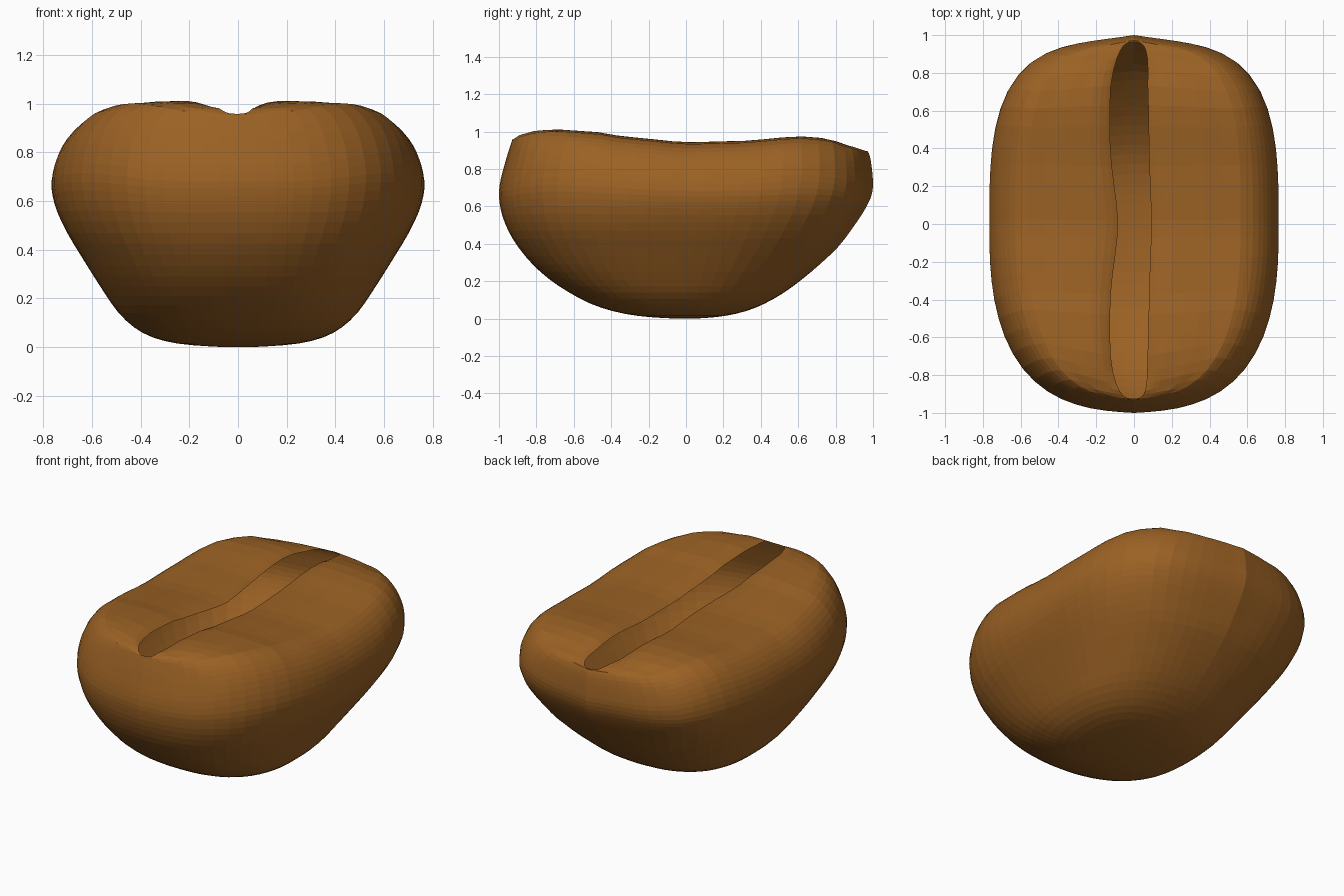
import bpy, bmesh, math

if "Cube" in bpy.data.objects:
    bpy.data.objects.remove(bpy.data.objects["Cube"])

SEG = 64


def interp(points, v):
    """Smooth interpolation through a short (position, value) profile."""
    if v <= points[0][0]:
        return points[0][1]
    for (a, fa), (b, fb) in zip(points, points[1:]):
        if v <= b:
            t = (v - a) / (b - a)
            t = 0.5 * t + 0.5 * t * t * (3 - 2 * t)
            return fa + (fb - fa) * t
    return points[-1][1]


# Height change of the saddle-shaped top from front to back
SADDLE = [(-1, -0.06), (-0.93, -0.043), (-0.88, -0.015), (-0.8, 0.005), (-0.7, 0.012),
          (-0.5, 0.0), (-0.3, -0.03), (0, -0.057), (0.3, -0.05), (0.6, -0.025),
          (0.75, -0.035), (0.87, -0.075), (0.97, -0.105), (1, -0.115)]


def smooth(t):
    t = max(0, min(1, t))
    return t * t * (3 - 2 * t)


def lift(y, z):
    return z + interp(SADDLE, y) * smooth((z - 0.45) / 0.52)


def outline(hx, front, back, n_front, n_back, taper=0.0):
    """Rounded-rectangle loop with separate front and back reach."""
    mid, hy = (back - front) / 2, (back + front) / 2
    pts = []
    for i in range(SEG):
        a = 2 * math.pi * i / SEG
        c, s = math.cos(a), math.sin(a)
        n = n_back if s > 0 else n_front
        r = (abs(c) ** n + abs(s) ** n) ** (-1 / n)
        u, v = r * c, r * s
        # the back end comes to a soft point
        pull = taper * (1 if s > 0 else -0.35) * 4 * abs(u) * (1 - abs(u)) * v ** 4
        pts.append((hx * u, mid + hy * v - pull))
    return pts


# Hull levels: height, half width, reach to the front, reach to the back
HULL = [(0.0, 0.04, 0.04, 0.03), (0.004, 0.13, 0.13, 0.11), (0.015, 0.25, 0.26, 0.21),
        (0.04, 0.35, 0.39, 0.32), (0.08, 0.425, 0.51, 0.42), (0.14, 0.49, 0.625, 0.525),
        (0.21, 0.54, 0.73, 0.62), (0.29, 0.592, 0.82, 0.715), (0.38, 0.648, 0.895, 0.81),
        (0.47, 0.702, 0.95, 0.88), (0.56, 0.742, 0.983, 0.935), (0.64, 0.762, 0.997, 0.97),
        (0.71, 0.766, 1.0, 0.99), (0.79, 0.752, 0.99, 1.0), (0.86, 0.726, 0.973, 0.998),
        (0.92, 0.685, 0.956, 0.993), (0.965, 0.63, 0.941, 0.986), (0.99, 0.565, 0.932, 0.978)]


def refine(rows):
    """Insert a Catmull-Rom midpoint between neighbouring levels."""
    out = [rows[0]]
    for i in range(len(rows) - 1):
        p, a, b = rows[max(i - 1, 0)], rows[i], rows[i + 1]
        q = rows[min(i + 2, len(rows) - 1)]
        out.append(tuple((9 * (f + g) - e - h) / 16 for e, f, g, h in zip(p, a, b, q)))
        out.append(b)
    return out


loops = []
for z, hx, front, back in refine(HULL):
    k = smooth(z / 0.7)
    loop = outline(hx, front, back, 2.4 + 0.22 * k, 2.4 + 0.75 * k, 0.03 * k)
    loops.append([(x, y, lift(y, z)) for x, y in loop])

# Wavy open slot along the top, with round ends
rim = outline(0.565, 0.932, 0.978, 2.62, 3.15, 0.03)
slot = []
for x, y in outline(1, 0.925, 0.965, 5, 5):
    y -= y * abs(y) ** 5 * 0.14 * (1 - math.sqrt(max(0, 1 - x * x)))
    pinch = math.exp(-(y / 0.27) ** 2)
    centre = (-0.026 + 0.029 * pinch) * smooth((1 - abs(y)) / 0.3)
    slot.append((centre + (0.104 - 0.016 * pinch) * x, y))

# Top surface lofted from the rim to the slot, rolling down at the lip
for u in (0.8, 0.6, 0.4, 0.24, 0.13, 0.05, 0.0):
    loop = []
    for (rx, ry), (sx, sy) in zip(rim, slot):
        x, y = sx + (rx - sx) * u, sy + (ry - sy) * u
        z = lift(y, 1.0 - 0.01 * smooth((u - 0.5) / 0.5))
        roll = 0.026 * (1 - smooth((abs(y) - 0.75) / 0.17))
        loop.append((x, y, z - roll * max(0, 1 - u / 0.25) ** 2))
    loops.append(loop)

bm = bmesh.new()
rings = [[bm.verts.new(p) for p in loop] for loop in loops]
for low, high in zip(rings, rings[1:]):
    for i in range(SEG):
        j = (i + 1) % SEG
        bm.faces.new((low[i], low[j], high[j], high[i]))
base = bm.verts.new((0, 0, 0))
for i in range(SEG):
    bm.faces.new((base, rings[0][(i + 1) % SEG], rings[0][i]))

mesh = bpy.data.meshes.new("bean_shell")
bm.to_mesh(mesh)
bm.free()
brown = bpy.data.materials.new("roasted_brown")
brown.diffuse_color = (0.33, 0.122, 0.018, 1)
brown.use_nodes = True
brown.node_tree.nodes["Principled BSDF"].inputs["Base Color"].default_value = brown.diffuse_color
mesh.materials.append(brown)
shell = bpy.data.objects.new("bean_shell", mesh)
bpy.context.collection.objects.link(shell)
